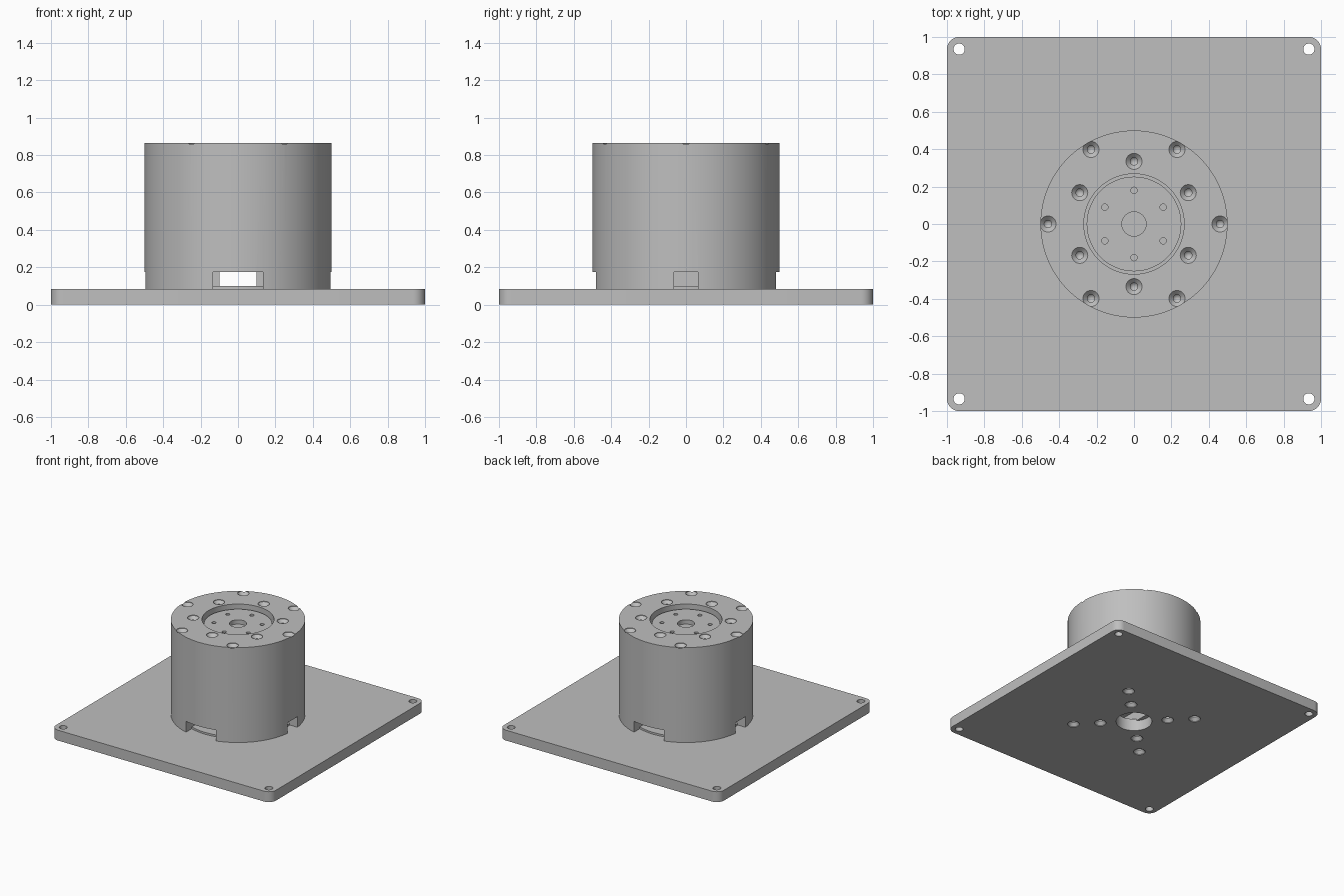
import bpy
import bmesh
from math import pi, sin, cos, radians
from mathutils import Matrix, Vector

default = bpy.data.objects.get("Cube")
if default:
    bpy.data.objects.remove(default, do_unlink=True)

grey = bpy.data.materials.new("machined_grey")
grey.use_nodes = True
grey.diffuse_color = (0.52, 0.52, 0.52, 1)
grey.node_tree.nodes["Principled BSDF"].inputs["Base Color"].default_value = grey.diffuse_color

PLATE_TOP, BODY_TOP, HUB_TOP, SLOT_TOP = 0.085, 0.865, 0.83, 0.175


def lathe(bm, profile, at=(0, 0), steps=32):
    """Revolve (radius, z) points, which start and end on the axis."""
    verts = [bm.verts.new((r, 0, z)) for r, z in profile]
    edges = [bm.edges.new(pair) for pair in zip(verts, verts[1:])]
    made = set(bm.verts) - set(verts)
    bmesh.ops.spin(bm, geom=verts + edges, cent=(0, 0, 0), axis=(0, 0, 1),
                   angle=2 * pi, steps=steps, use_merge=True)
    new = [v for v in bm.verts if v not in made or v in verts]
    old = made - set(verts)
    new = [v for v in new if v not in old]
    bmesh.ops.translate(bm, verts=new, vec=(at[0], at[1], 0))
    bmesh.ops.remove_doubles(bm, verts=new, dist=1e-5)


def rod(bm, radius, z0, z1, at=(0, 0), steps=32):
    lathe(bm, [(0, z0), (radius, z0), (radius, z1), (0, z1)], at, steps)


def box(bm, low, high):
    low, high = Vector(low), Vector(high)
    size = Matrix.Diagonal((*(high - low), 1))
    bmesh.ops.create_cube(bm, size=1, matrix=Matrix.Translation((low + high) / 2) @ size)


def finish(bm, name):
    bmesh.ops.recalc_face_normals(bm, faces=bm.faces)
    mesh = bpy.data.meshes.new(name)
    bm.to_mesh(mesh)
    bm.free()
    mesh.materials.append(grey)
    obj = bpy.data.objects.new(name, mesh)
    bpy.context.collection.objects.link(obj)
    return obj


def activate(obj):
    bpy.ops.object.select_all(action='DESELECT')
    obj.select_set(True)
    bpy.context.view_layer.objects.active = obj


def cut(obj, bm):
    cutter = finish(bm, obj.name + "_cutter")
    cutter.hide_render = True
    mod = obj.modifiers.new("cut", 'BOOLEAN')
    mod.operation, mod.solver, mod.object = 'DIFFERENCE', 'EXACT', cutter
    mod.use_self = True
    activate(obj)
    bpy.ops.object.modifier_apply(modifier=mod.name)
    bpy.data.objects.remove(cutter, do_unlink=True)


def smooth(obj):
    activate(obj)
    bpy.ops.object.shade_smooth_by_angle(angle=radians(30))


def ring(radius, start, count):
    for i in range(count):
        a = radians(start) + 2 * pi * i / count
        yield radius * cos(a), radius * sin(a)


# Base plate with rounded upright corners
bm = bmesh.new()
box(bm, (-1, -1, 0), (1, 1, PLATE_TOP))
upright = [e for e in bm.edges if abs(e.verts[0].co.z - e.verts[1].co.z) > 0.01]
bmesh.ops.bevel(bm, geom=upright, offset=0.065, segments=8, profile=0.5, affect='EDGES')
plate = finish(bm, "base_plate")

# Corner holes, centre bore and countersunk holes on the diagonals
bm = bmesh.new()
for x in (-0.935, 0.935):
    for y in (-0.935, 0.935):
        rod(bm, 0.03, -0.1, 0.2, (x, y))
rod(bm, 0.135, -0.1, 0.2, steps=48)
for radius in (0.255, 0.458):
    for spot in ring(radius, 45, 4):
        lathe(bm, [(0, -0.01), (0.045, -0.01), (0.045, 0.005), (0.024, 0.03),
                   (0.024, 0.2), (0, 0.2)], spot)
cut(plate, bm)
smooth(plate)

# Housing with a round recess in its top
bm = bmesh.new()
lathe(bm, [(0, PLATE_TOP), (0.5, PLATE_TOP), (0.5, BODY_TOP), (0.268, BODY_TOP),
           (0.268, 0.79), (0, 0.79)], steps=96)
housing = finish(bm, "housing")

# Countersunk screw holes in two rings
bm = bmesh.new()
for radius, start in ((0.46, 0), (0.335, 30)):
    for spot in ring(radius, start, 6):
        lathe(bm, [(0, 0.75), (0.02, 0.77), (0.02, BODY_TOP - 0.027),
                   (0.043, BODY_TOP - 0.004), (0.043, 0.9), (0, 0.9)], spot)
cut(housing, bm)

# Slots at the foot, joined by a channel from front to back
bm = bmesh.new()
box(bm, (-0.1, -0.6, 0), (0.1, 0.6, SLOT_TOP))
cut(housing, bm)
for side in (-1, 1):
    bm = bmesh.new()
    box(bm, (-0.135, side * 0.45 - 0.15, 0), (0.135, side * 0.45 + 0.15, SLOT_TOP))
    cut(housing, bm)
    bm = bmesh.new()
    box(bm, (side * 0.5 - 0.1, -0.065, 0), (side * 0.5 + 0.1, 0.065, SLOT_TOP))
    cut(housing, bm)
smooth(housing)

# Thin seat disc inside the foot, open around the centre bore
bm = bmesh.new()
rod(bm, 0.43, PLATE_TOP - 0.005, 0.1, steps=64)
seat = finish(bm, "seat_disc")
bm = bmesh.new()
rod(bm, 0.135, 0, 0.2, steps=48)
cut(seat, bm)
smooth(seat)

# Output hub in the recess, with a centre hole and six small holes
bm = bmesh.new()
rod(bm, 0.253, 0.785, HUB_TOP, steps=64)
hub = finish(bm, "output_hub")
bm = bmesh.new()
rod(bm, 0.065, 0.795, 0.9)
for spot in ring(0.18, 30, 6):
    rod(bm, 0.017, 0.795, 0.9, spot, 16)
cut(hub, bm)
smooth(hub)
